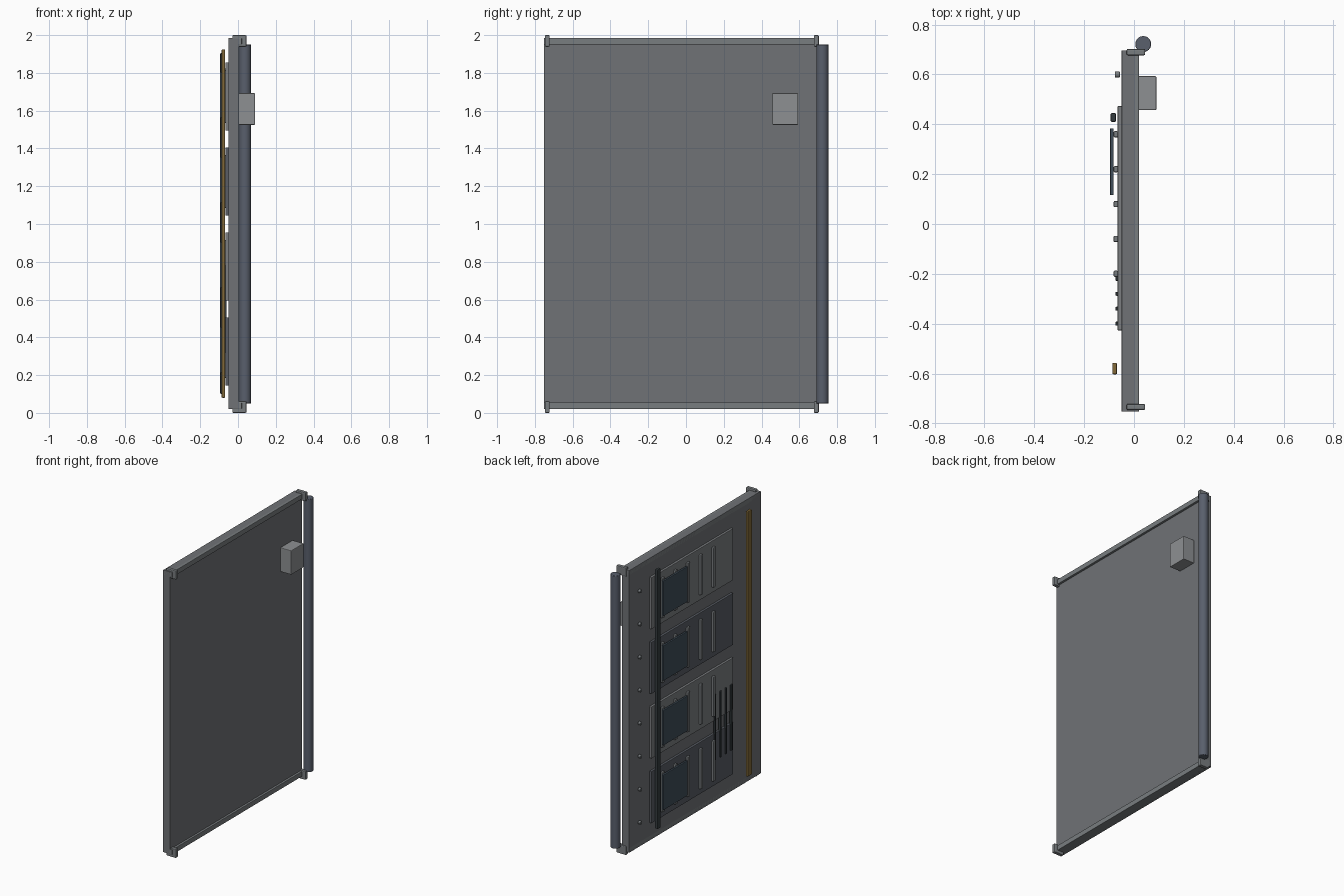
import bpy
from math import pi

if "Cube" in bpy.data.objects:
    bpy.data.objects.remove(bpy.data.objects["Cube"])


def mat(name, r, g, b):
    m = bpy.data.materials.new(name)
    m.diffuse_color = (r, g, b, 1)
    m.use_nodes = True
    m.node_tree.nodes["Principled BSDF"].inputs["Base Color"].default_value = m.diffuse_color
    return m


PANEL = mat("panel_grey", 0.16, 0.17, 0.18)
METAL = mat("metal_grey", 0.19, 0.205, 0.215)
LIGHT = mat("plate_light", 0.2, 0.21, 0.22)
DARK = mat("plate_dark", 0.10, 0.11, 0.13)
HANDLE = mat("box_grey", 0.27, 0.28, 0.29)
STEEL = mat("blue_steel", 0.10, 0.115, 0.15)
SCREEN = mat("screen_blue", 0.05, 0.075, 0.10)
CABLE = mat("dark_strip", 0.035, 0.045, 0.05)
BRASS = mat("brass", 0.22, 0.14, 0.04)


def finish(o, name, material, bevel):
    o.name = name
    o.data.materials.append(material)
    if bevel:
        b = o.modifiers.new("bevel", 'BEVEL')
        b.width = bevel
        b.segments = 2
        b.limit_method = 'ANGLE'
    return o


def box(name, x, y, z, material, bevel=0.003):
    """Box from (min, max) ranges."""
    bpy.ops.mesh.primitive_cube_add(size=1, location=[sum(r) / 2 for r in (x, y, z)])
    o = bpy.context.object
    o.scale = [r[1] - r[0] for r in (x, y, z)]
    bpy.ops.object.transform_apply(location=False, rotation=False, scale=True)
    return finish(o, name, material, bevel)


def cyl(name, loc, radius, depth, material, sides, rot=(0, 0, 0), bevel=0.0):
    bpy.ops.mesh.primitive_cylinder_add(vertices=sides, radius=radius, depth=depth,
                                        location=loc, rotation=rot)
    o = bpy.context.object
    bpy.ops.object.shade_smooth_by_angle()
    return finish(o, name, material, bevel)


# main door leaf
Y = (-0.753, 0.697)
box("door_panel", (-0.05, 0.005), Y, (0.02, 1.985), PANEL)

# top and bottom rails with corner brackets
for side, rail_z, br_z in (("bottom", (0.02, 0.055), (0.0, 0.062)),
                           ("top", (1.95, 1.985), (1.938, 2.0))):
    box(side + "_rail", (-0.05, 0.02), Y, rail_z, METAL)
    for end, y in (("front", (-0.747, -0.722)), ("back", (0.677, 0.703))):
        box(f"{side}_{end}_bracket", (-0.03, 0.045), y, br_z, METAL, 0.006)

# hinge tube and lock box
cyl("hinge_tube", (0.037, 0.722, 1.0), 0.032, 1.9, STEEL, 32, bevel=0.003)
box("lock_box", (0.005, 0.09), (0.457, 0.593), (1.525, 1.693), HANDLE, 0.004)

# four inner plates, each with ribs and a screen
for i in range(4):
    z = 0.325 + 0.45 * i
    box(f"inner_plate_{i}", (-0.066, -0.048), (-0.427, 0.473), (z - 0.18, z + 0.18),
        LIGHT if i % 2 else DARK)
    for j in range(5):
        y = 0.36 - 0.14 * j
        box(f"plate_rib_{i}_{j}", (-0.082, -0.063), (y - 0.0125, y + 0.0125),
            (z - 0.14, z + 0.14), METAL, 0.005)
    box(f"plate_screen_{i}", (-0.096, -0.082), (0.116, 0.384),
        (z - 0.115, z + 0.13), SCREEN)

# thin vent slats across the lower plates
for j in range(4):
    y = -0.22 - 0.06 * j
    box(f"vent_slat_{j}", (-0.074, -0.06), (y - 0.008, y + 0.008), (0.32, 0.78), CABLE, 0.003)

# column of rivets
for i in range(8):
    cyl(f"rivet_{i}", (-0.0665, 0.6, 0.2 + 0.23 * i), 0.0125, 0.019, METAL, 16,
        (0, pi / 2, 0), 0.003)

# long vertical strips
box("dark_strip", (-0.094, -0.072), (0.41, 0.445), (0.1, 1.905), CABLE, 0.005)
box("brass_strip", (-0.087, -0.068), (-0.603, -0.557), (0.08, 1.925), BRASS, 0.005)
